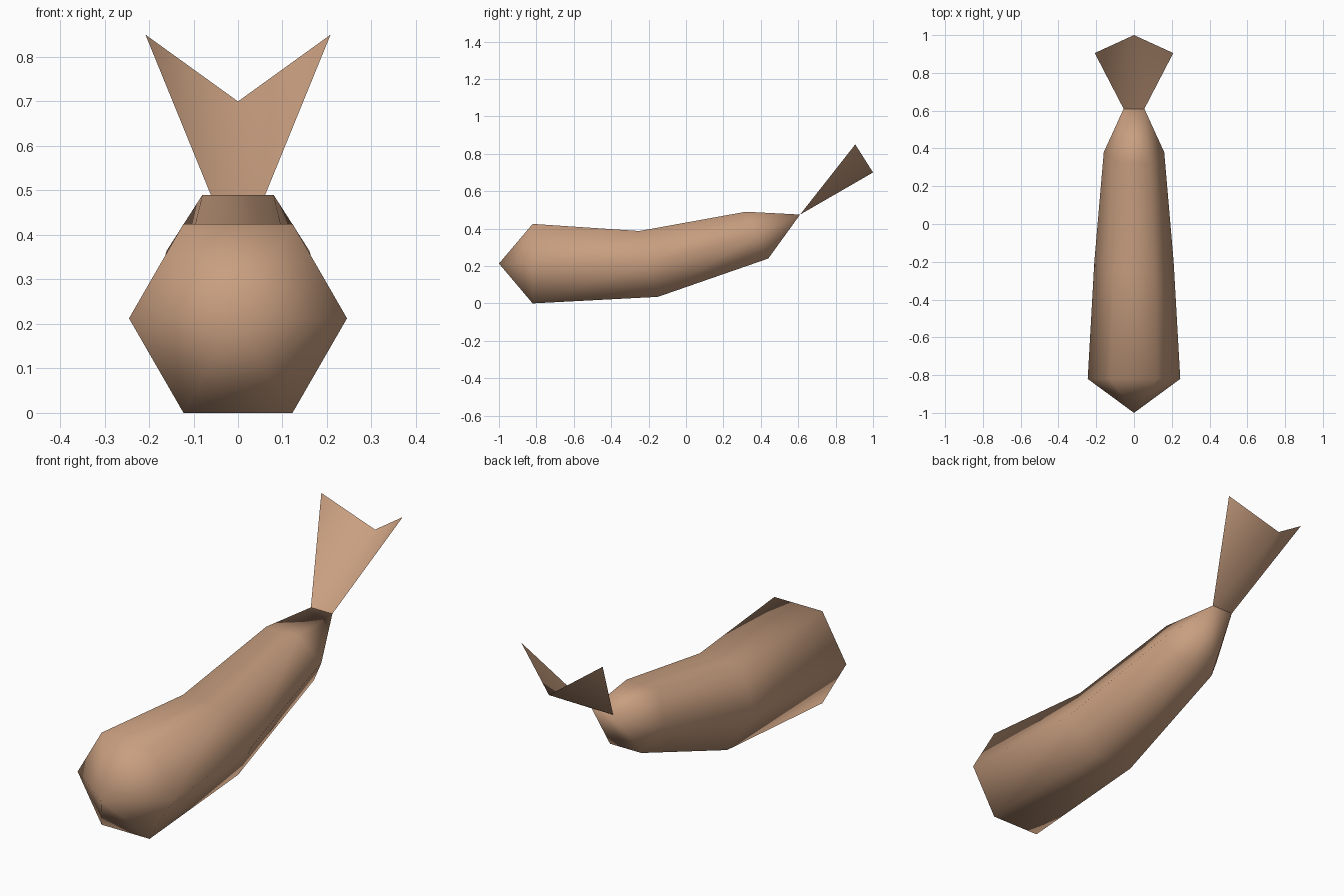
import bpy
import bmesh
import math

if "Cube" in bpy.data.objects:
    bpy.data.objects.remove(bpy.data.objects["Cube"], do_unlink=True)

skin = bpy.data.materials.new("tan_skin")
skin.use_nodes = True
skin.diffuse_color = (0.58, 0.345, 0.215, 1)
skin.node_tree.nodes["Principled BSDF"].inputs["Base Color"].default_value = skin.diffuse_color


def finish(bm, name):
    """Turn a bmesh into a smooth shaded object."""
    mesh = bpy.data.meshes.new(name)
    bm.to_mesh(mesh)
    bm.free()
    mesh.materials.append(skin)
    for poly in mesh.polygons:
        poly.use_smooth = True
    obj = bpy.data.objects.new(name, mesh)
    bpy.context.collection.objects.link(obj)
    return obj


def hex_ring(bm, radius, top, bottom):
    """Tilted six-sided section; top and bottom are (y, z) of its flat sides."""
    ring = []
    for i in range(6):
        angle = math.radians(60 * i)
        t = 0.5 + 0.5 * math.sin(angle) / math.sin(math.pi / 3)
        y, z = (b + (a - b) * t for a, b in zip(top, bottom))
        ring.append(bm.verts.new((radius * math.cos(angle), y, z)))
    return ring


# Body: pointed nose, three hexagonal sections, tail pinched to a flat edge
root_x, root_y, root_z = 0.055, 0.61, 0.475
bm = bmesh.new()
rings = [
    hex_ring(bm, 0.245, (-0.82, 0.425), (-0.82, 0.0)),
    hex_ring(bm, 0.21, (-0.25, 0.387), (-0.15, 0.035)),
    hex_ring(bm, 0.16, (0.32, 0.49), (0.44, 0.24)),
]
rings.append([bm.verts.new((math.copysign(root_x, v.co.x), root_y, root_z))
              for v in rings[-1]])
nose = bm.verts.new((0, -1, 0.213))
for i in range(6):
    j = (i + 1) % 6
    bm.faces.new((nose, rings[0][i], rings[0][j]))
    for a, b in zip(rings, rings[1:]):
        bm.faces.new((a[i], b[i], b[j], a[j]))
bmesh.ops.remove_doubles(bm, verts=bm.verts, dist=0.0005)
bmesh.ops.recalc_face_normals(bm, faces=bm.faces)
finish(bm, "body")

# Tail fin: a folded sheet with two swept tips and a notch between them
bm = bmesh.new()
notch = bm.verts.new((0, 1, 0.7))
left_root, right_root = (bm.verts.new((s * root_x, root_y, root_z)) for s in (1, -1))
left_tip, right_tip = (bm.verts.new((s * 0.208, 0.905, 0.85)) for s in (1, -1))
bm.faces.new((left_root, left_tip, notch))
bm.faces.new((right_root, left_root, notch))
bm.faces.new((right_tip, right_root, notch))
finish(bm, "tail_fin")
